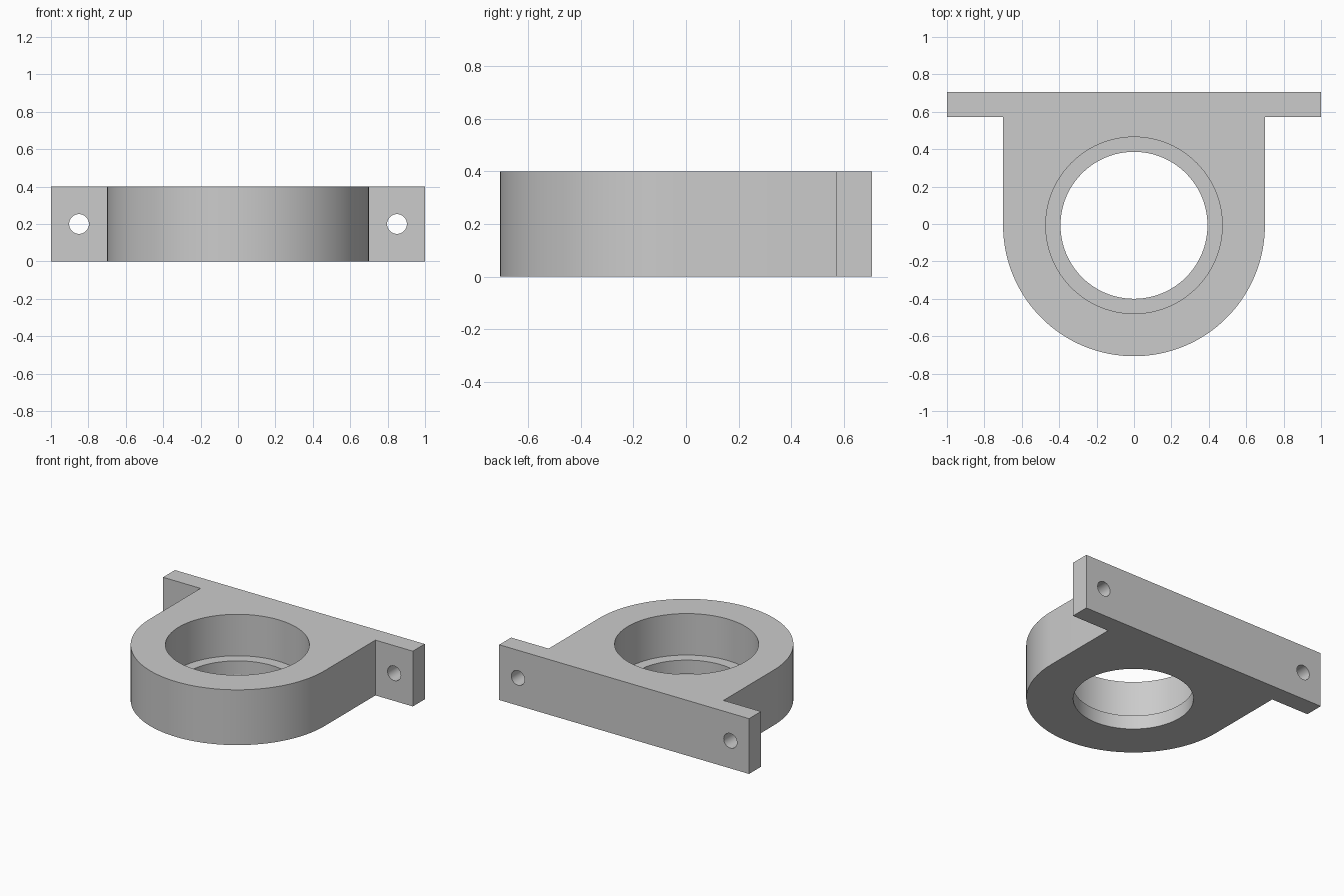
import bpy, bmesh, math

cube = bpy.data.objects.get("Cube")
if cube:
    bpy.data.objects.remove(cube, do_unlink=True)

HEIGHT = 0.40
CENTRE_Y = -0.007      # axis of the bore and of the rounded nose
BODY_R = 0.70
PLATE_FRONT, PLATE_BACK = 0.571, 0.707

grey = bpy.data.materials.new("plain_grey")
grey.use_nodes = True
colour = (0.6, 0.6, 0.6, 1)
grey.diffuse_color = colour
grey.node_tree.nodes["Principled BSDF"].inputs["Base Color"].default_value = colour


def extruded(name, outline, height):
    """Solid made by raising a flat outline from z = 0."""
    bm = bmesh.new()
    base = bm.faces.new([bm.verts.new((x, y, 0)) for x, y in outline])
    top = bmesh.ops.extrude_face_region(bm, geom=[base])["geom"]
    bmesh.ops.translate(bm, vec=(0, 0, height),
                        verts=[v for v in top if isinstance(v, bmesh.types.BMVert)])
    bmesh.ops.recalc_face_normals(bm, faces=bm.faces)
    mesh = bpy.data.meshes.new(name)
    bm.to_mesh(mesh)
    bm.free()
    obj = bpy.data.objects.new(name, mesh)
    bpy.context.collection.objects.link(obj)
    mesh.materials.append(grey)
    return obj


def drill(target, radius, depth, location, rotation=(0, 0, 0), sides=96):
    """Cut a round hole and remove the cutter."""
    bpy.ops.mesh.primitive_cylinder_add(vertices=sides, radius=radius, depth=depth,
                                        location=location, rotation=rotation)
    cutter = bpy.context.object
    cutter.hide_render = True
    cutter.data.materials.append(grey)
    mod = target.modifiers.new("hole", "BOOLEAN")
    mod.operation, mod.solver, mod.object = "DIFFERENCE", "EXACT", cutter
    bpy.context.view_layer.objects.active = target
    bpy.ops.object.modifier_apply(modifier=mod.name)
    bpy.data.objects.remove(cutter, do_unlink=True)


# Rounded housing with a wide mounting plate across the back
STEPS = 64
nose = [(BODY_R * math.cos(a), CENTRE_Y + BODY_R * math.sin(a))
        for a in (math.pi * (1 + i / STEPS) for i in range(STEPS + 1))]
plate = [(BODY_R, PLATE_FRONT), (1, PLATE_FRONT), (1, PLATE_BACK)]
outline = nose + plate + [(-x, y) for x, y in reversed(plate)]
bracket = extruded("bearing_bracket", outline, HEIGHT)

# Through bore, and the wider seat that leaves a ledge at the bottom
LEDGE_Z = 0.10
drill(bracket, 0.393, 1, (0, CENTRE_Y, HEIGHT / 2))
drill(bracket, 0.472, 1, (0, CENTRE_Y, LEDGE_Z + 0.5))

# Bolt holes through the plate ears
for side in (-1, 1):
    drill(bracket, 0.053, 0.5, (side * 0.85, (PLATE_FRONT + PLATE_BACK) / 2, HEIGHT / 2),
          (math.pi / 2, 0, 0), 40)

bpy.ops.object.select_all(action="DESELECT")
bracket.select_set(True)
bpy.context.view_layer.objects.active = bracket
bpy.ops.object.shade_smooth_by_angle(angle=math.radians(30))
